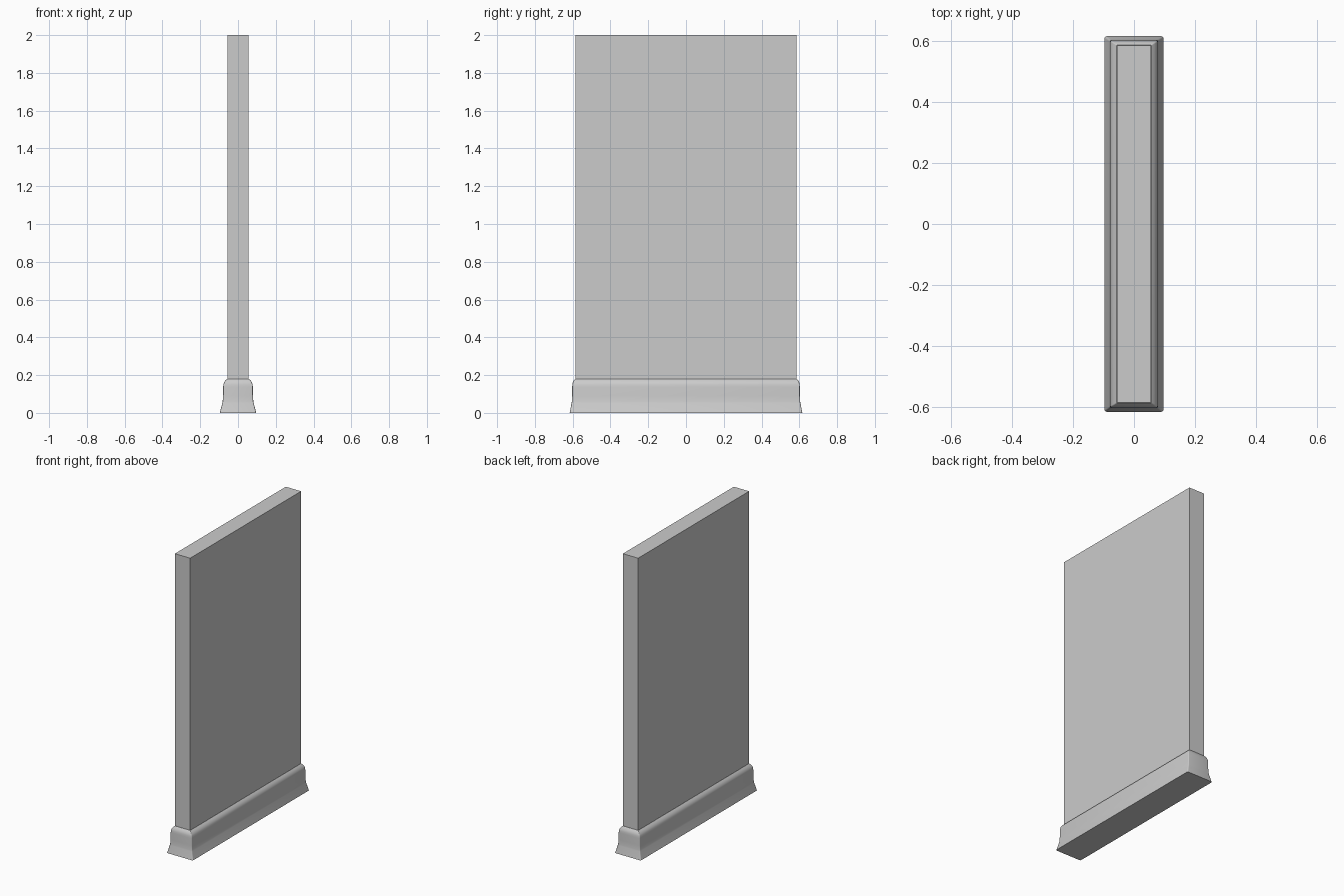
import bpy, bmesh, math

if "Cube" in bpy.data.objects:
    bpy.data.objects.remove(bpy.data.objects["Cube"])

SX, SY = 0.0565, 0.586      # slab half sizes
FX, FY = 0.040, 0.030       # how far the plinth foot flares out
TOP = 0.18                  # plinth height


def finish(bm, name):
    bmesh.ops.recalc_face_normals(bm, faces=bm.faces)
    me = bpy.data.meshes.new(name)
    bm.to_mesh(me)
    bm.free()
    ob = bpy.data.objects.new(name, me)
    bpy.context.collection.objects.link(ob)
    return ob


def rounded_ring(bm, hx, hy, r, z, n=4):
    # rectangle with small rounded corners
    ring = []
    for k, (sx, sy) in enumerate([(1, 1), (-1, 1), (-1, -1), (1, -1)]):
        for i in range(n + 1):
            a = math.pi / 2 * (k + i / n)
            ring.append(bm.verts.new((sx * (hx - r) + r * math.cos(a),
                                      sy * (hy - r) + r * math.sin(a), z)))
    return ring


# Slab: plain upright panel
bm = bmesh.new()
bmesh.ops.create_cube(bm, size=1)
for v in bm.verts:
    v.co.x *= 2 * SX
    v.co.y *= 2 * SY
    v.co.z = 2.0 if v.co.z > 0 else TOP
finish(bm, "slab")

# Plinth: moulded base lofted through (height, flare) profile
profile = [(0, 1), (0.052, 0.66), (0.06, 0.62), (0.09, 0.57), (0.137, 0.55),
           (0.15, 0.52), (0.16, 0.45), (0.172, 0.25), (TOP, 0.02)]
bm = bmesh.new()
rings = [rounded_ring(bm, SX + FX * t, SY + FY * t, 0.002 + 0.006 * t, z)
         for z, t in profile]
for a, b in zip(rings, rings[1:]):
    for i in range(len(a)):
        j = (i + 1) % len(a)
        bm.faces.new((a[i], a[j], b[j], b[i]))
bm.faces.new(rings[0])
bm.faces.new(rings[-1])
plinth = finish(bm, "plinth")
bpy.context.view_layer.objects.active = plinth
plinth.select_set(True)
bpy.ops.object.shade_smooth_by_angle(angle=math.radians(30))
